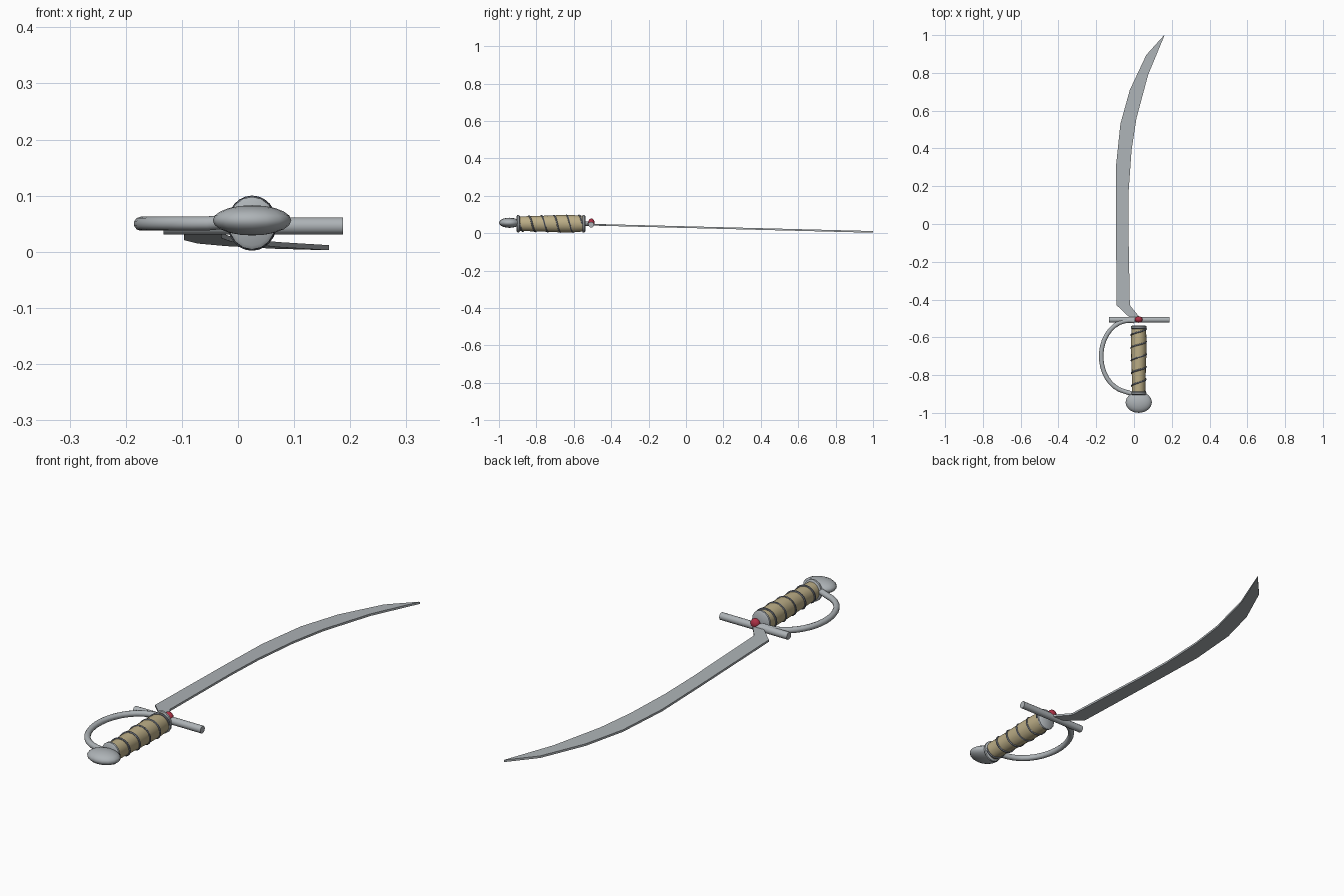
import bpy, bmesh, math
from mathutils import Vector

if "Cube" in bpy.data.objects:
    bpy.data.objects.remove(bpy.data.objects["Cube"])


def material(name, rgb):
    m = bpy.data.materials.new(name)
    m.diffuse_color = (*rgb, 1)
    m.use_nodes = True
    m.node_tree.nodes["Principled BSDF"].inputs["Base Color"].default_value = m.diffuse_color
    return m


STEEL = material("steel", (0.42, 0.45, 0.47))
TAN = material("tan_leather", (0.50, 0.42, 0.24))
WIRE = material("dark_wire", (0.20, 0.22, 0.26))
RED = material("red_gem", (0.42, 0.03, 0.06))
CX, CZ = 0.025, 0.051     # axis of the hilt


def add(name, bm, mat, smooth=None):
    bmesh.ops.recalc_face_normals(bm, faces=bm.faces)
    me = bpy.data.meshes.new(name)
    bm.to_mesh(me)
    bm.free()
    ob = bpy.data.objects.new(name, me)
    bpy.context.collection.objects.link(ob)
    me.materials.append(mat)
    if smooth:
        bpy.ops.object.select_all(action='DESELECT')
        ob.select_set(True)
        bpy.context.view_layer.objects.active = ob
        bpy.ops.object.shade_smooth_by_angle(angle=math.radians(smooth))
    return ob


def lathe(name, profile, mat, sides=16, zscale=1.12):
    """Oval turned part along y; profile is (y, radius)."""
    bm = bmesh.new()
    rings = [[bm.verts.new((CX + r * math.cos(2 * math.pi * i / sides), y,
                            CZ + zscale * r * math.sin(2 * math.pi * i / sides)))
              for i in range(sides)] for y, r in profile]
    for a, b in zip(rings, rings[1:]):
        for i in range(sides):
            j = (i + 1) % sides
            bm.faces.new((a[i], a[j], b[j], b[i]))
    bm.faces.new(rings[0])
    bm.faces.new(rings[-1])
    return add(name, bm, mat, 40)


def tube(name, path, radius, mat, sides=8):
    """Round rod swept along a list of points."""
    pts = [Vector(p) for p in path]
    bm = bmesh.new()
    rings = []
    n = None
    for k, p in enumerate(pts):
        t = (pts[min(k + 1, len(pts) - 1)] - pts[max(k - 1, 0)]).normalized()
        n = n or Vector((0, 0, 1))
        n = (n - t * n.dot(t)).normalized()
        b = t.cross(n)
        rings.append([bm.verts.new(p + radius * (n * math.cos(2 * math.pi * i / sides)
                                                 + b * math.sin(2 * math.pi * i / sides)))
                      for i in range(sides)])
    for a, c in zip(rings, rings[1:]):
        for i in range(sides):
            j = (i + 1) % sides
            bm.faces.new((a[i], a[j], c[j], c[i]))
    bm.faces.new(rings[0])
    bm.faces.new(rings[-1])
    return add(name, bm, mat, 50)


def ellipsoid(name, centre, size, mat, u=16, v=10):
    bm = bmesh.new()
    bmesh.ops.create_uvsphere(bm, u_segments=u, v_segments=v, radius=1)
    for w in bm.verts:
        w.co = Vector([c + s * q for c, s, q in zip(centre, size, w.co)])
    return add(name, bm, mat, 60)


# Blade: curved flat strip, paired left and right edge points, sloping down to the tip
left = [(-0.018, -0.50), (-0.092, -0.43), (-0.096, 0.05), (-0.096, 0.30),
        (-0.072, 0.53), (-0.022, 0.71), (0.065, 0.895), (0.158, 0.998)]
right = [(0.035, -0.50), (-0.022, -0.43), (-0.03, 0.00), (-0.028, 0.18),
         (-0.013, 0.39), (0.013, 0.56), (0.075, 0.79), (0.162, 1.0)]
bm = bmesh.new()
rows = []
for l, r in zip(left, right):
    rows.append([bm.verts.new((x, y, 0.0455 - 0.0255 * (y + 0.5) + dz))
                 for (x, y), dz in ((l, 0.0045), (r, 0.0045), (r, -0.0045), (l, -0.0045))])
for a, b in zip(rows, rows[1:]):
    for i in range(4):
        j = (i + 1) % 4
        bm.faces.new((a[i], a[j], b[j], b[i]))
bm.faces.new(rows[0])
bm.faces.new(rows[-1])
add("blade", bm, STEEL)

# Cross guard and gem
tube("cross_guard", [(-0.133, -0.507, 0.046), (0.187, -0.507, 0.046)], 0.0155, STEEL, 12)
ellipsoid("gem", (CX, -0.506, 0.058), (0.021, 0.017, 0.021), RED, 12, 8)

# Grip with steel collars
lathe("grip", [(-0.895, 0.035), (-0.83, 0.036), (-0.76, 0.038), (-0.68, 0.041),
               (-0.60, 0.041), (-0.545, 0.037)], TAN)
for name, y in (("front_collar", -0.547), ("rear_collar", -0.897)):
    lathe(name, [(y - 0.009, 0.036), (y - 0.004, 0.042), (y + 0.004, 0.042),
                 (y + 0.009, 0.036)], STEEL)

# Wire wound round the grip
helix = []
TURNS, N = 5, 120
for k in range(N + 1):
    f = k / N
    a = -2 * math.pi * TURNS * f
    r = 0.0355 + 0.0045 * min(1, f * 1.5)
    helix.append((CX + r * math.cos(a), -0.89 + 0.335 * f, CZ + 1.12 * r * math.sin(a)))
tube("grip_wire", helix, 0.0045, WIRE, 6)

# Knuckle bow
bow = []
for k in range(19):
    a = math.radians(80 + 190 * k / 18)
    bow.append((-0.025 + 0.149 * math.cos(a), -0.70 + 0.189 * math.sin(a),
                0.053 - 0.003 * math.sin(a / 2)))
bow[-1] = (0.0, -0.902, 0.055)
tube("knuckle_bow", bow, 0.0125, STEEL, 10)

# Pommel
ellipsoid("pommel", (CX, -0.944, 0.056), (0.07, 0.056, 0.027), STEEL)
